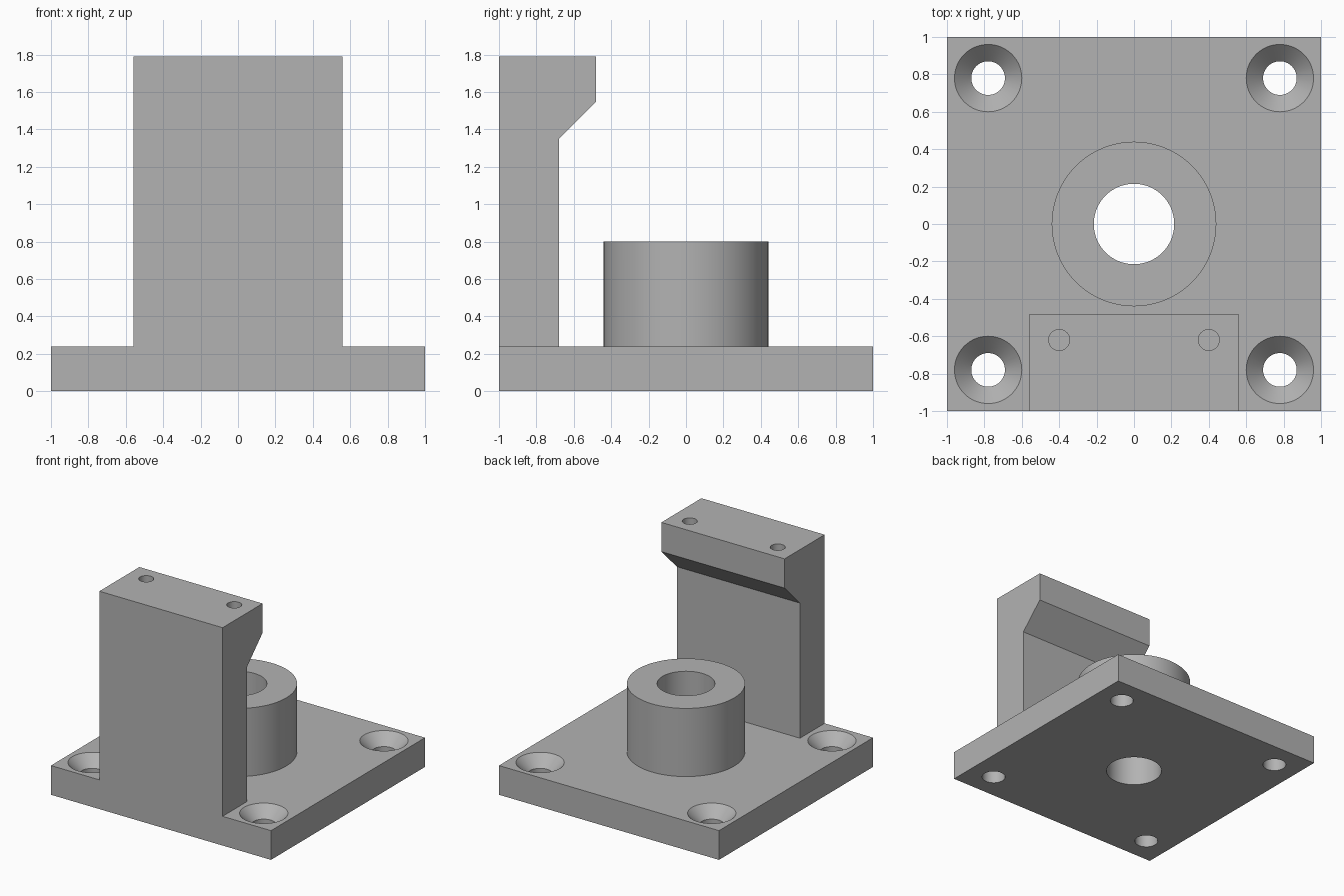
import bpy, bmesh
from math import radians
from mathutils import Matrix

cube = bpy.data.objects.get("Cube")
if cube:
    bpy.data.objects.remove(cube, do_unlink=True)

grey = bpy.data.materials.new("machined grey")
grey.use_nodes = True
colour = (0.45, 0.45, 0.45, 1)
grey.diffuse_color = colour
grey.node_tree.nodes["Principled BSDF"].inputs["Base Color"].default_value = colour

PLATE_TOP = 0.24
BOSS_TOP = 0.80
BRACKET_TOP = 1.79


def make_object(name, bm):
    bmesh.ops.recalc_face_normals(bm, faces=bm.faces)
    mesh = bpy.data.meshes.new(name)
    bm.to_mesh(mesh)
    bm.free()
    mesh.materials.append(grey)
    obj = bpy.data.objects.new(name, mesh)
    bpy.context.collection.objects.link(obj)
    return obj


def turned(name, x, y, z0, z1, r0, r1, sides=64):
    """Upright cylinder or cone between two heights."""
    bm = bmesh.new()
    bmesh.ops.create_cone(bm, cap_ends=True, segments=sides, radius1=r0, radius2=r1,
                          depth=z1 - z0, matrix=Matrix.Translation((x, y, (z0 + z1) / 2)))
    return make_object(name, bm)


def extruded(name, profile, half_width):
    """Side profile of (y, z) points pulled along x."""
    bm = bmesh.new()
    face = bm.faces.new([bm.verts.new((-half_width, y, z)) for y, z in profile])
    result = bmesh.ops.extrude_face_region(bm, geom=[face])
    moved = [v for v in result["geom"] if isinstance(v, bmesh.types.BMVert)]
    bmesh.ops.translate(bm, verts=moved, vec=(2 * half_width, 0, 0))
    return make_object(name, bm)


def combine(target, tool, operation):
    mod = target.modifiers.new(tool.name, "BOOLEAN")
    mod.operation = operation
    mod.solver = "EXACT"
    mod.object = tool
    bpy.context.view_layer.objects.active = target
    bpy.ops.object.modifier_apply(modifier=mod.name)
    bpy.data.objects.remove(tool, do_unlink=True)


# Square base plate
body = extruded("base_plate_with_bracket",
                [(-1, 0), (1, 0), (1, PLATE_TOP), (-1, PLATE_TOP)], 1)

# Upright bracket with a chamfered overhang, and the central boss
bracket = extruded("bracket", [(-1, 0.1), (-0.68, 0.1), (-0.68, 1.35), (-0.48, 1.55),
                               (-0.48, BRACKET_TOP), (-1, BRACKET_TOP)], 0.56)
combine(body, bracket, "UNION")
combine(body, turned("boss", 0, 0, 0.1, BOSS_TOP, 0.44, 0.44, 96), "UNION")

# Bore through boss and plate
combine(body, turned("bore", 0, 0, -0.1, 1, 0.215, 0.215, 96), "DIFFERENCE")

# Countersunk corner holes
for x in (-0.78, 0.78):
    for y in (-0.78, 0.78):
        combine(body, turned("screw_hole", x, y, -0.1, 0.2, 0.09, 0.09), "DIFFERENCE")
        combine(body, turned("countersink", x, y, PLATE_TOP - 0.09, PLATE_TOP + 0.01,
                             0.09, 0.19), "DIFFERENCE")

# Blind holes in the top of the bracket
for x in (-0.4, 0.4):
    combine(body, turned("blind_hole", x, -0.62, BRACKET_TOP - 0.2, BRACKET_TOP + 0.1,
                         0.056, 0.056, 48), "DIFFERENCE")

# Smooth round walls, crisp edges
bpy.ops.object.select_all(action="DESELECT")
body.select_set(True)
bpy.context.view_layer.objects.active = body
bpy.ops.object.shade_smooth_by_angle(angle=radians(30))
